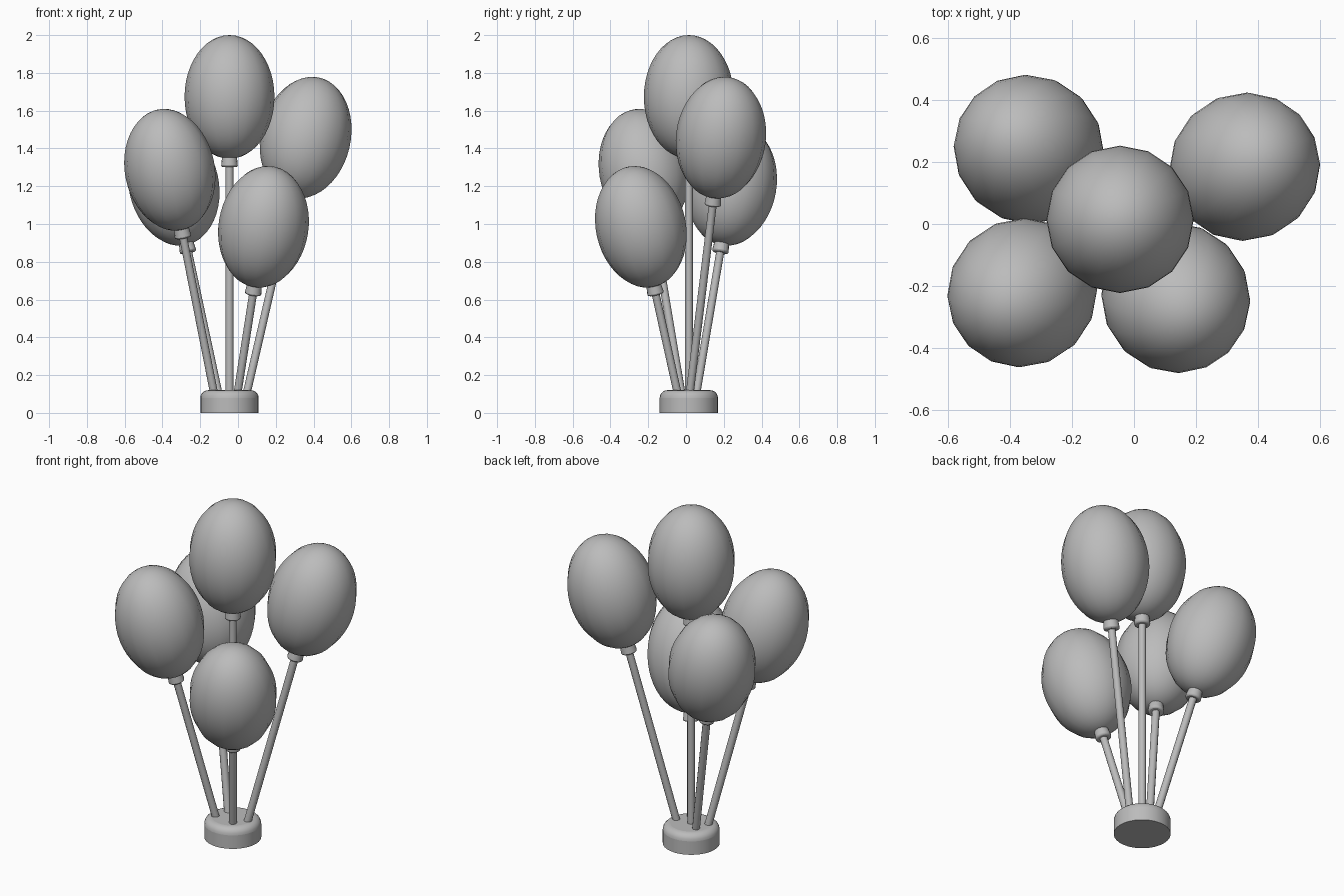
import bpy
from math import pi, cos, sin, radians
from mathutils import Vector

cube = bpy.data.objects.get("Cube")
if cube:
    bpy.data.objects.remove(cube)

grey = bpy.data.materials.new("plain grey")
grey.use_nodes = True
grey.diffuse_color = (0.5, 0.5, 0.5, 1)
grey.node_tree.nodes["Principled BSDF"].inputs["Base Color"].default_value = (0.5, 0.5, 0.5, 1)


def finish(name, angle):
    ob = bpy.context.object
    ob.name = name
    ob.data.materials.append(grey)
    bpy.ops.object.shade_smooth_by_angle(angle=radians(angle))
    return ob


def bevel(ob, width, segments, top):
    # round only the rim at the top or the bottom of a cylinder
    layer = ob.data.attributes.new("bevel_weight_edge", "FLOAT", "EDGE")
    for e in ob.data.edges:
        zs = [ob.data.vertices[v].co.z for v in e.vertices]
        layer.data[e.index].value = float(all((z > 0) == top for z in zs))
    mod = ob.modifiers.new("rounded_rim", "BEVEL")
    mod.limit_method = "WEIGHT"
    mod.width, mod.segments = width, segments


def balloon(name, foot, centre):
    foot, centre = Vector(foot), Vector(centre)
    axis = (centre - foot).normalized()
    turn = Vector((0, 0, 1)).rotation_difference(axis).to_euler()

    # egg-shaped balloon
    bpy.ops.mesh.primitive_uv_sphere_add(segments=16, ring_count=24, radius=1,
                                         location=centre, rotation=turn)
    body = finish(name + "_balloon", 60)
    body.scale = (0.238, 0.238, 0.327)

    # flared knot below the balloon
    bpy.ops.mesh.primitive_cone_add(vertices=16, radius1=0.045, radius2=0.039, depth=0.055,
                                    location=centre - axis * 0.344, rotation=turn)
    bevel(finish(name + "_knot", 40), 0.01, 2, False)

    # stick from inside the base up to the knot
    start, end = foot - axis * 0.05, centre - axis * 0.35
    bpy.ops.mesh.primitive_cylinder_add(vertices=12, radius=0.021, depth=(end - start).length,
                                        location=(start + end) / 2, rotation=turn)
    finish(name + "_stick", 40)


# round weighted base
bpy.ops.mesh.primitive_cylinder_add(vertices=32, radius=0.154, depth=0.12,
                                    location=(-0.045, 0.015, 0.06))
bevel(finish("base", 40), 0.04, 5, True)

# five balloons: foot on the base, centre of the balloon
balloon("middle", (-0.045, 0.015, 0.12), (-0.045, 0.015, 1.673))
balloon("front_left", (0.0, -0.048, 0.12), (0.135, -0.239, 0.985))
balloon("back_left", (0.05, 0.022, 0.12), (0.358, 0.185, 1.457))
balloon("front_right", (-0.13, -0.027, 0.12), (-0.361, -0.222, 1.287))
balloon("back_right", (-0.107, 0.058, 0.12), (-0.34, 0.241, 1.207))
